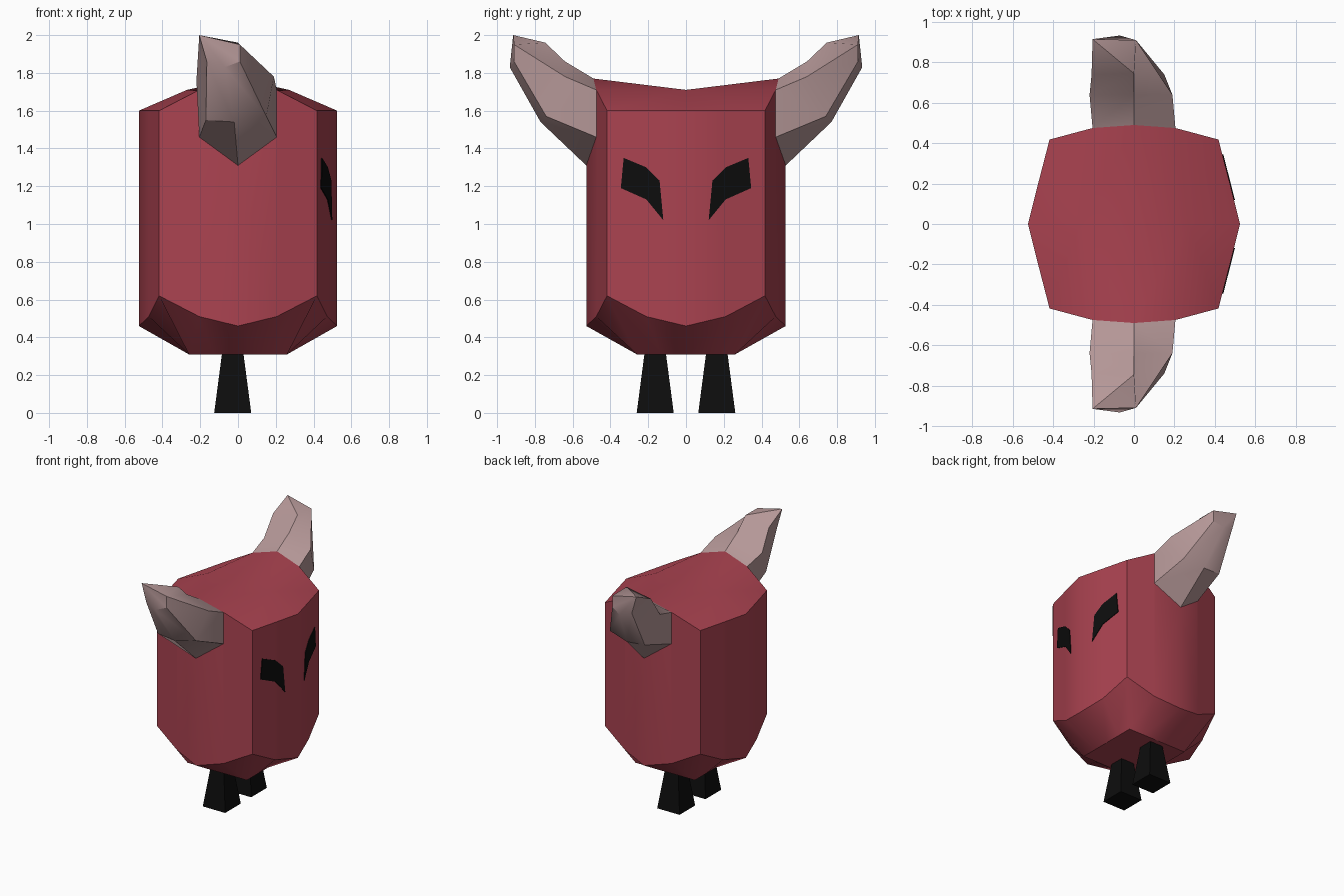
import bpy, bmesh
from mathutils import Vector

if "Cube" in bpy.data.objects:
    bpy.data.objects.remove(bpy.data.objects["Cube"])


def material(name, rgb):
    m = bpy.data.materials.new(name)
    m.diffuse_color = (*rgb, 1)
    m.use_nodes = True
    m.node_tree.nodes["Principled BSDF"].inputs["Base Color"].default_value = m.diffuse_color
    return m


RED = material("red", (0.40, 0.055, 0.08))
HORN = material("horn", (0.46, 0.31, 0.31))
BLACK = material("black", (0.004, 0.004, 0.004))


def make(name, polys, mat, mirrors=((1, 1),)):
    """Build a closed mesh from polygons, repeated for each (x, y) sign pair."""
    bm = bmesh.new()
    for sx, sy in mirrors:
        for poly in polys:
            bm.faces.new([bm.verts.new((p[0] * sx, p[1] * sy, p[2])) for p in poly])
    bmesh.ops.remove_doubles(bm, verts=bm.verts, dist=0.001)
    bmesh.ops.recalc_face_normals(bm, faces=bm.faces)
    me = bpy.data.meshes.new(name)
    bm.to_mesh(me)
    bm.free()
    me.materials.append(mat)
    ob = bpy.data.objects.new(name, me)
    bpy.context.collection.objects.link(ob)
    bpy.ops.object.select_all(action='DESELECT')
    ob.select_set(True)
    bpy.context.view_layer.objects.active = ob
    bpy.ops.object.shade_smooth_by_angle(angle=0.53)
    return ob


def strip(a, b, closed=False):
    """Quads joining two matching rows of points."""
    n = len(a)
    return [[a[i], a[(i + 1) % n], b[(i + 1) % n], b[i]]
            for i in range(n if closed else n - 1)]


# Body: one quarter described by three rows, mirrored four ways
plan = [(.525, 0), (.472, .21), (.418, .418), (.205, .475), (0, .528)]
low = [(x, y, z) for (x, y), z in zip(plan, (.46, .51, .62, .51, .46))]
top = [(x, y, 1.6) for x, y in plan[:3]] + [(.205, .475, 1.71), (0, .49, 1.77)]
base = [(.26, 0, .31), (.26, .13, .31), (.26, .26, .31), (.13, .26, .31), (0, .26, .31)]
crown, centre = (.27, 0, 1.71), (0, 0, 1.71)
quarter = strip(low[:4], top[:4]) + strip(base, low)
# side panel bends around the horn base
shoulder, chin = (.205, .475, 1.46), (0, .528, 1.31)
quarter += [[low[3], low[4], chin, shoulder], [shoulder, chin, top[4], top[3]]]
quarter.append(base + [(0, 0, .31)])
quarter += [[top[0], top[1], top[2], crown], [top[2], top[3], crown],
            [crown, top[3], top[4], centre]]
make("body", quarter, RED, [(1, 1), (-1, 1), (-1, -1), (1, -1)])

# Horns: hexagonal root, bend and end loops closing to a point
root = [(0, .49, 1.77), (.205, .475, 1.71), (.205, .475, 1.46),
        (0, .528, 1.31), (-.205, .475, 1.46), (-.205, .475, 1.71)]
bend = [(0, .64, 1.86), (.19, .64, 1.78), (.15, .74, 1.57),
        (-.02, .77, 1.54), (-.17, .76, 1.55), (-.22, .64, 1.76)]
end = [(0, .745, 1.96), (.01, .91, 1.95), (.01, .91, 1.86),
       (-.07, .933, 1.83), (-.165, .915, 1.86), (-.21, .74, 1.92)]
tip = (-.205, .915, 2.0)
horn = [root] + strip(root, bend, True) + strip(bend, end, True)
horn += [[end[i], end[(i + 1) % 6], tip] for i in range(6)]
for side, s in (("left", 1), ("right", -1)):
    make(side + "_horn", horn, HORN, [(1, s)])

# Eyes: thin plates lying on the slanted face panels
eye = [(.33, 1.35), (.21, 1.30), (.14, 1.23), (.12, 1.02), (.21, 1.13), (.345, 1.19)]
outer, inner = ([(.525 - .255 * y + d, y, z) for y, z in eye] for d in (.005, -.01))
for side, s in (("left", 1), ("right", -1)):
    make(side + "_eye", [outer, inner] + strip(outer, inner, True), BLACK, [(1, s)])


# Legs: square posts that widen towards the ground
def square(r, z):
    return [(-.028 + r * x, .163 + r * y, z)
            for x, y in ((-1, -1), (1, -1), (1, 1), (-1, 1))]


foot, hip = square(.098, 0), square(.056, .32)
for side, s in (("left", 1), ("right", -1)):
    make(side + "_leg", [foot, hip] + strip(foot, hip, True), BLACK, [(1, s)])
